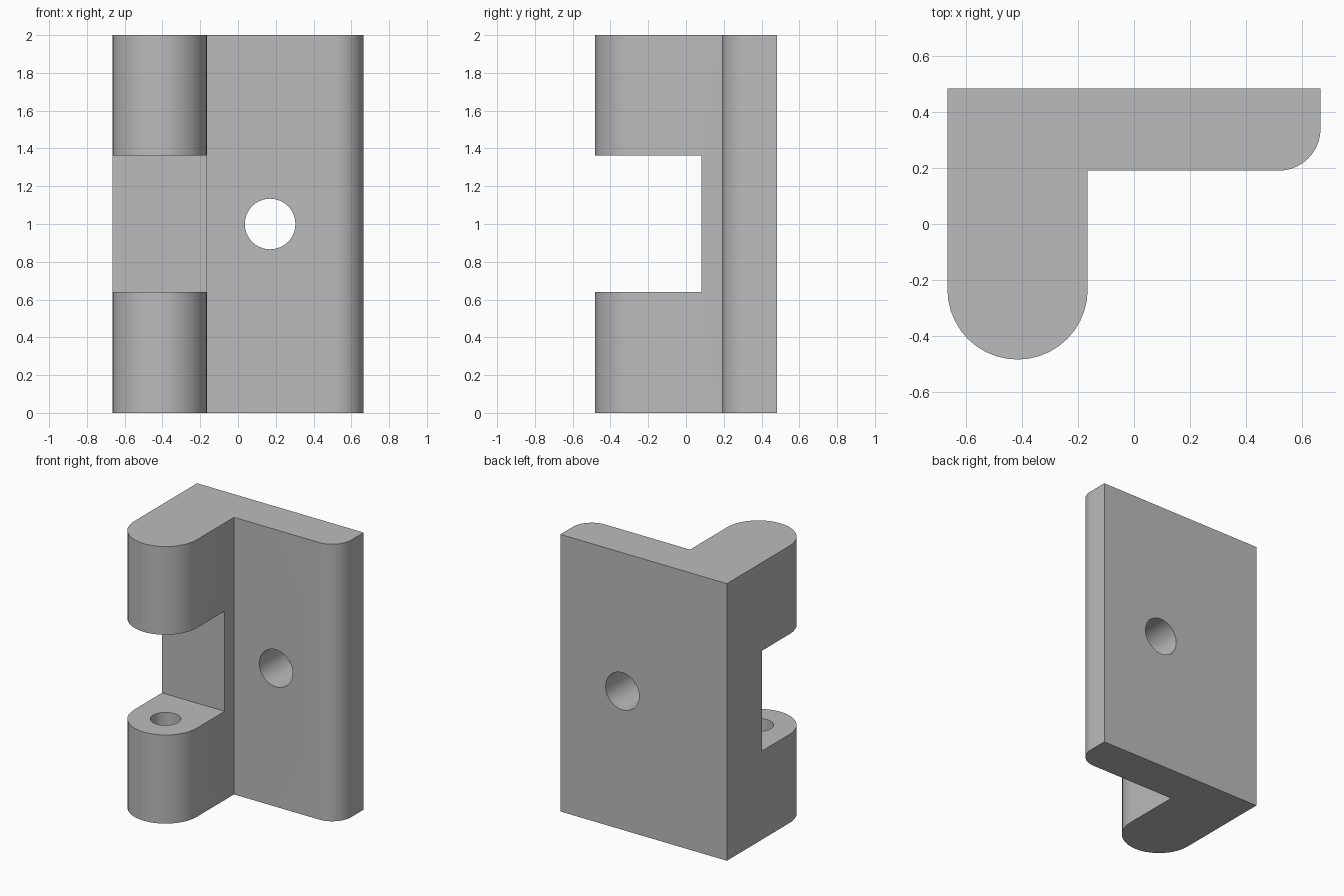
import bpy
import bmesh
from math import cos, sin, pi, radians
from mathutils import Matrix

cube = bpy.data.objects.get("Cube")
if cube:
    bpy.data.objects.remove(cube, do_unlink=True)

LEFT, RIGHT, BACK = -0.665, 0.665, 0.483
PLATE_FRONT, LUG_INNER = 0.19, -0.165
LUG_R, CORNER_R = 0.25, 0.15
PIN_X, PIN_Y = LEFT + LUG_R, -BACK + LUG_R
GAP_LOW, GAP_HIGH, GAP_BACK = 0.64, 1.363, 0.083

grey = bpy.data.materials.new("plain grey")
grey.use_nodes = True
grey.diffuse_color = (0.5, 0.5, 0.5, 1)
grey.node_tree.nodes["Principled BSDF"].inputs["Base Color"].default_value = (0.5, 0.5, 0.5, 1)


def arc(cx, cy, r, start, end, steps):
    angles = [radians(start + (end - start) * i / steps) for i in range(steps + 1)]
    return [(cx + r * cos(a), cy + r * sin(a)) for a in angles]


def make_object(name, bm):
    bmesh.ops.recalc_face_normals(bm, faces=bm.faces)
    mesh = bpy.data.meshes.new(name)
    bm.to_mesh(mesh)
    bm.free()
    mesh.materials.append(grey)
    obj = bpy.data.objects.new(name, mesh)
    bpy.context.collection.objects.link(obj)
    return obj


def prism(name, points, z0, z1):
    bm = bmesh.new()
    face = bm.faces.new([bm.verts.new((x, y, z0)) for x, y in points])
    new = bmesh.ops.extrude_face_region(bm, geom=[face])["geom"]
    verts = [v for v in new if isinstance(v, bmesh.types.BMVert)]
    bmesh.ops.translate(bm, verts=verts, vec=(0, 0, z1 - z0))
    return make_object(name, bm)


def cylinder(name, r, depth, location, tilt=0):
    bm = bmesh.new()
    matrix = Matrix.Translation(location) @ Matrix.Rotation(tilt, 4, "X")
    bmesh.ops.create_cone(bm, cap_ends=True, segments=40, radius1=r, radius2=r,
                          depth=depth, matrix=matrix)
    return make_object(name, bm)


def cut(target, cutter):
    cutter.hide_render = True
    mod = target.modifiers.new("cut", "BOOLEAN")
    mod.operation = "DIFFERENCE"
    mod.solver = "EXACT"
    mod.object = cutter
    bpy.context.view_layer.objects.active = target
    bpy.ops.object.modifier_apply(modifier=mod.name)
    bpy.data.objects.remove(cutter, do_unlink=True)


# L-shaped body: mounting plate with a rounded edge, and a round-nosed lug
outline = [(RIGHT, BACK), (LEFT, BACK)]
outline += arc(PIN_X, PIN_Y, LUG_R, 180, 360, 20)
outline += [(LUG_INNER, PLATE_FRONT)]
outline += arc(RIGHT - CORNER_R, PLATE_FRONT + CORNER_R, CORNER_R, -90, 0, 10)
body = prism("hinge_bracket", outline, 0, 2)

# Gap that splits the lug in two
gap = [(-1, -1), (LUG_INNER + 0.05, -1), (LUG_INNER + 0.05, GAP_BACK), (-1, GAP_BACK)]
cut(body, prism("gap_cutter", gap, GAP_LOW, GAP_HIGH))

# Blind pin holes facing each other across the gap
for z in (GAP_LOW, GAP_HIGH):
    cut(body, cylinder("pin_cutter", 0.1, 0.7, (PIN_X, PIN_Y, z)))

# Screw hole through the plate
cut(body, cylinder("screw_cutter", 0.134, 1, (0.17, BACK, 1), pi / 2))

bpy.ops.object.select_all(action="DESELECT")
body.select_set(True)
bpy.context.view_layer.objects.active = body
bpy.ops.object.shade_smooth_by_angle(angle=radians(30))
